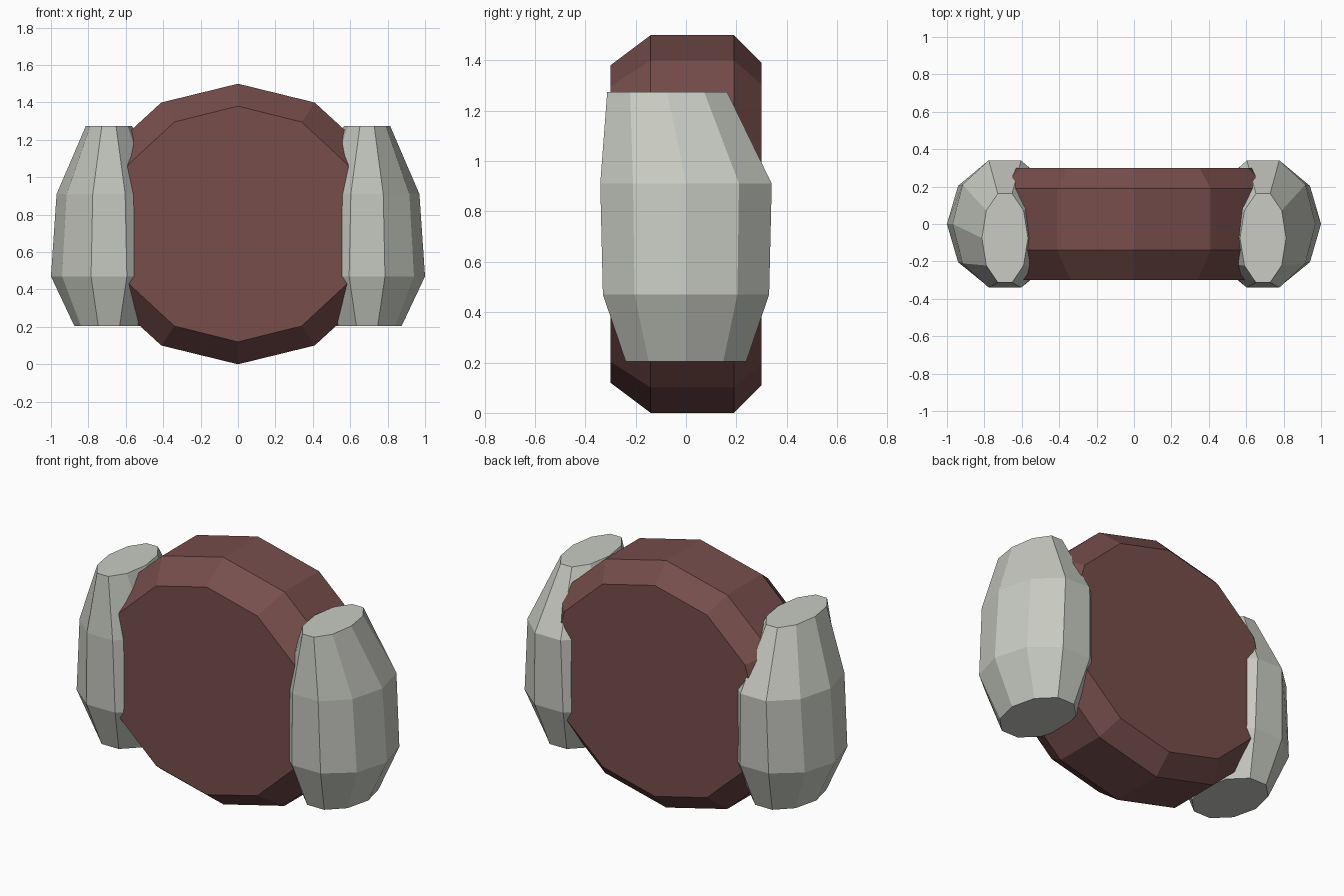
import bpy, bmesh
from math import sin, cos, tau

if "Cube" in bpy.data.objects:
    bpy.data.objects.remove(bpy.data.objects["Cube"])


def material(name, rgb):
    mat = bpy.data.materials.new(name)
    mat.diffuse_color = (*rgb, 1)
    mat.use_nodes = True
    mat.node_tree.nodes["Principled BSDF"].inputs["Base Color"].default_value = mat.diffuse_color
    return mat


def loft(name, rings, mat):
    """Skin a stack of equal-sided rings and cap both ends."""
    bm = bmesh.new()
    loops = [[bm.verts.new(p) for p in ring] for ring in rings]
    n = len(loops[0])
    for a, b in zip(loops, loops[1:]):
        for i in range(n):
            j = (i + 1) % n
            bm.faces.new((a[i], a[j], b[j], b[i]))
    bm.faces.new(loops[0])
    bm.faces.new(loops[-1])
    bmesh.ops.recalc_face_normals(bm, faces=bm.faces)
    mesh = bpy.data.meshes.new(name)
    bm.to_mesh(mesh)
    bm.free()
    mesh.materials.append(mat)
    obj = bpy.data.objects.new(name, mesh)
    bpy.context.collection.objects.link(obj)
    return obj


maroon = material("maroon", (0.18, 0.075, 0.07))
pale_grey = material("pale_grey", (0.58, 0.6, 0.54))

# Central twelve-sided disc with bevelled rims: (y, x radius, z radius)
disc = [(-0.30, 0.68, 0.63), (-0.14, 0.82, 0.75), (0.19, 0.82, 0.75), (0.30, 0.70, 0.64)]
loft("central_disc",
     [[(rx * sin(tau * i / 12), y, 0.75 + rz * cos(tau * i / 12)) for i in range(12)]
      for y, rx, rz in disc], maroon)

# Ten-sided barrel pods on each side: (z, y centre, x radius, y radius)
pod = [(0.205, 0.0, 0.185, 0.252), (0.47, 0.0, 0.31, 0.347),
       (0.91, 0.0, 0.28, 0.358), (1.275, -0.075, 0.123, 0.25)]
for side, label in ((-1, "left"), (1, "right")):
    loft(label + "_side_pod",
         [[(side * (0.69 + rx * cos(tau * i / 10)), cy + ry * sin(tau * i / 10), z)
           for i in range(10)] for z, cy, rx, ry in pod], pale_grey)
